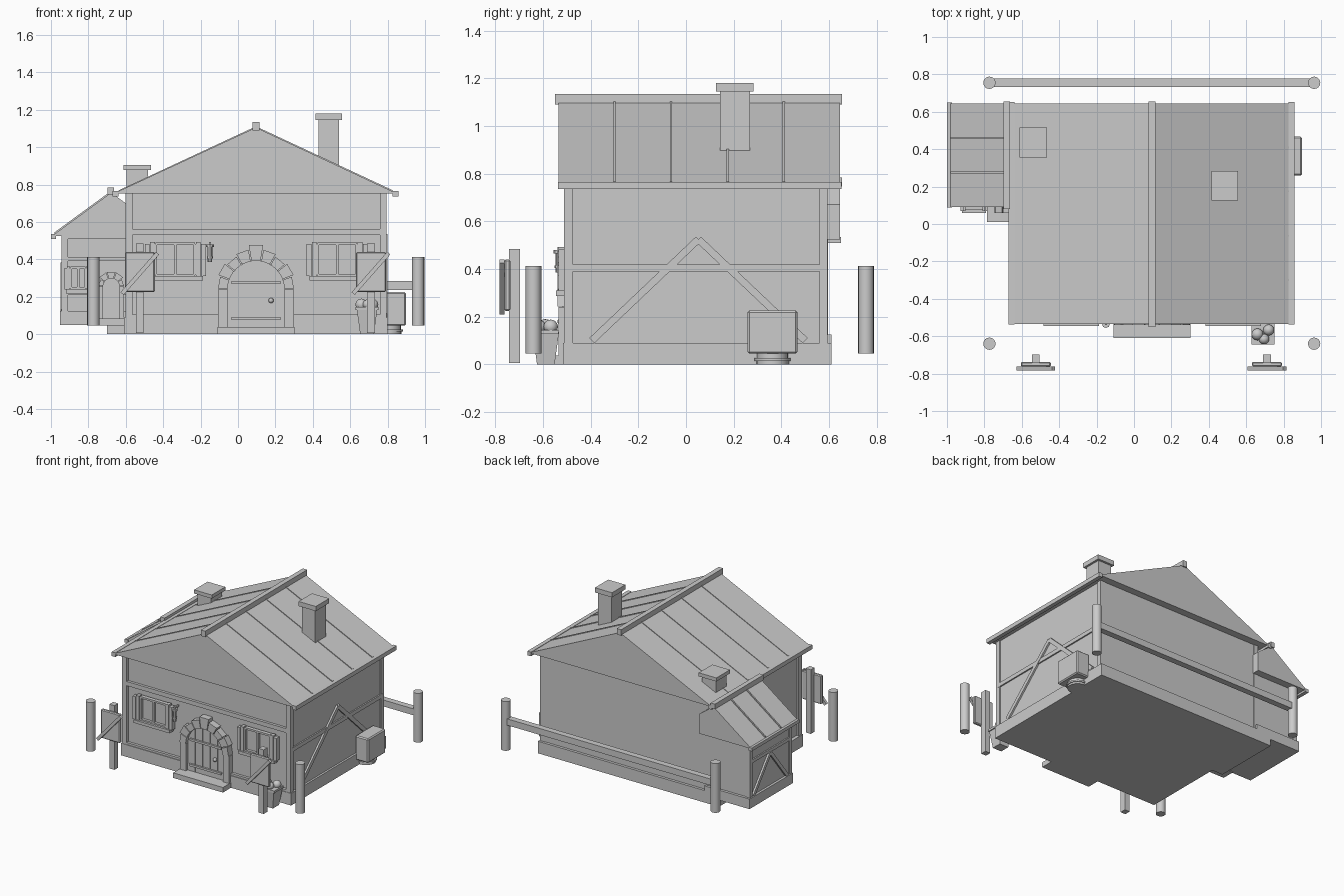
import bpy, bmesh, math
from mathutils import Vector

old = bpy.data.objects.get("Cube")
if old:
    bpy.data.objects.remove(old)

grey = bpy.data.materials.new("plain_grey")
grey.use_nodes = True
grey.diffuse_color = (0.6, 0.6, 0.6, 1)
grey.node_tree.nodes["Principled BSDF"].inputs["Base Color"].default_value = (0.6, 0.6, 0.6, 1)


def finish(name, bm):
    bmesh.ops.recalc_face_normals(bm, faces=bm.faces)
    mesh = bpy.data.meshes.new(name)
    bm.to_mesh(mesh)
    bm.free()
    mesh.materials.append(grey)
    ob = bpy.data.objects.new(name, mesh)
    bpy.context.collection.objects.link(ob)
    return ob


def box(name, x, y, z):
    """Box from (min, max) pairs."""
    bm = bmesh.new()
    bmesh.ops.create_cube(bm, size=1)
    for v in bm.verts:
        v.co = [a + (c + 0.5) * (b - a) for c, (a, b) in zip(v.co, (x, y, z))]
    return finish(name, bm)


def prism(name, profile, y):
    """Extrude an (x, z) outline along y."""
    bm = bmesh.new()
    face = bm.faces.new([bm.verts.new((px, y[0], pz)) for px, pz in profile])
    out = bmesh.ops.extrude_face_region(bm, geom=[face])
    verts = [g for g in out["geom"] if isinstance(g, bmesh.types.BMVert)]
    bmesh.ops.translate(bm, verts=verts, vec=(0, y[1] - y[0], 0))
    return finish(name, bm)


def beam(name, a, b, width, depth):
    """Straight bar between two points; width is measured across x or y."""
    a, b = Vector(a), Vector(b)
    ob = box(name, (-width / 2, width / 2), (-depth / 2, depth / 2), (-(b - a).length / 2, (b - a).length / 2))
    ob.rotation_mode = 'QUATERNION'
    d = b - a
    ob.rotation_quaternion = Vector((0, 0, 1)).rotation_difference(d)
    ob.location = (a + b) / 2
    return ob


def cylinder(name, loc, r1, r2, z, sides=16):
    bm = bmesh.new()
    bmesh.ops.create_cone(bm, cap_ends=True, segments=sides, radius1=r1, radius2=r2, depth=z[1] - z[0])
    ob = finish(name, bm)
    ob.location = (loc[0], loc[1], (z[0] + z[1]) / 2)
    return ob


def smooth(ob):
    for p in ob.data.polygons:
        p.use_smooth = len(p.vertices) <= 4


def arched(cx, half, z0, spring, steps=14):
    """Outline of a round-headed opening."""
    pts = [(cx - half, z0), (cx + half, z0)]
    for i in range(steps + 1):
        t = math.pi * i / steps
        pts.append((cx + half * math.cos(t), spring + half * math.sin(t)))
    return pts


# Main house
MID = 0.096
box("main_base", (-0.61, 0.8), (-0.515, 0.61), (0, 0.09))
box("main_walls", (-0.585, 0.785), (-0.49, 0.59), (0.05, 0.76))
for x in (-0.583, 0.776):
    box("front_corner_post", (x - 0.018, x + 0.018), (-0.512, -0.475), (0, 0.755))
    box("back_corner_post", (x - 0.018, x + 0.018), (0.56, 0.593), (0.05, 0.755))
box("front_tie_beam", (-0.6, 0.79), (-0.51, -0.48), (0.53, 0.562))
box("front_sill_beam", (-0.6, 0.79), (-0.51, -0.48), (0.08, 0.105))
prism("main_roof", [(-0.665, 0.752), (0.85, 0.752), (MID, 1.105)], (-0.535, 0.645))
box("main_ridge_beam", (MID - 0.018, MID + 0.018), (-0.55, 0.655), (1.09, 1.135))
for x in (-0.655, 0.842):
    box("main_eave_beam", (x - 0.015, x + 0.015), (-0.537, 0.653), (0.735, 0.766))

# Raised seams on both roof slopes
for y in (-0.3, -0.063, 0.175, 0.41):
    for end in (-0.64, 0.83):
        edge = 0.768
        prism("roof_seam", [(end, edge - 0.01), (end, edge), (MID, 1.111), (MID, 1.098)], (y - 0.005, y + 0.005))

# Side timbering
box("side_rail", (0.775, 0.795), (-0.49, 0.59), (0.39, 0.42))
for foot in (-0.395, 0.5):
    beam("side_brace", (0.789, foot, 0.1), (0.789, 0.052, 0.525), 0.018, 0.03)

# Side annex
prism("annex_walls", [(-0.935, 0.05), (-0.58, 0.05), (-0.58, 0.7), (-0.68, 0.7), (-0.935, 0.54)], (0.11, 0.59))
box("annex_base", (-0.953, -0.58), (0.095, 0.61), (0.05, 0.125))
box("annex_footing", (-0.7, -0.58), (0.1, 0.61), (0.0, 0.06))
box("annex_step", (-0.785, -0.58), (0.012, 0.11), (0.045, 0.085))
prism("annex_roof", [(-0.995, 0.525), (-0.56, 0.525), (-0.56, 0.67), (-0.678, 0.757)], (0.09, 0.645))
box("annex_ridge_beam", (-0.698, -0.663), (0.08, 0.655), (0.747, 0.785))
box("annex_eave_beam", (-1.0, -0.972), (0.087, 0.65), (0.51, 0.535))
for y in (0.275, 0.46):
    prism("annex_seam", [(-0.98, 0.53), (-0.98, 0.545), (-0.69, 0.757), (-0.69, 0.74)], (y - 0.005, y + 0.005))
for y in (0.11, 0.58):
    box("annex_post", (-0.945, -0.91), (y - 0.015, y + 0.015), (0.05, 0.53))
box("annex_side_rail", (-0.945, -0.925), (0.11, 0.59), (0.375, 0.4))
for foot in (0.15, 0.55):
    beam("annex_brace", (-0.94, foot, 0.125), (-0.94, 0.35, 0.375), 0.018, 0.025)
for z in (0.21, 0.39, 0.51):
    box("annex_front_rail", (-0.935, -0.6), (0.095, 0.12), (z, z + 0.022))

# Chimneys
for x0, x1, y0, y1, low, cap, top in ((0.414, 0.556, 0.126, 0.284, 0.85, 1.145, 1.18),
                                      (-0.612, -0.466, 0.355, 0.515, 0.75, 0.878, 0.905)):
    box("chimney_shaft", (x0 + 0.016, x1 - 0.016), (y0 + 0.016, y1 - 0.016), (low, cap + 0.01))
    box("chimney_cap", (x0, x1), (y0, y1), (cap, top))


# Round-headed doors with stone surrounds
def doorway(name, cx, y, z0, spring, inner, outer, stones):
    prism(name + "_door", arched(cx, inner, z0, spring), (y - 0.012, y + 0.01))
    for i in range(1, 5):
        x = cx - inner + inner * 2 * i / 5
        top = spring + math.sqrt(inner ** 2 - (x - cx) ** 2)
        box(name + "_plank_strip", (x - 0.003, x + 0.003), (y - 0.017, y), (z0, top))
    for side in (-1, 1):
        xs = sorted((cx + side * inner, cx + side * outer))
        box(name + "_jamb", xs, (y - 0.035, y + 0.01), (z0, spring))
    for i in range(stones):
        a, b = (math.pi * (i + k) / stones for k in (0.04, 0.96))
        r = outer + (0.035 * outer / 0.2 if i == stones // 2 else (0.012 if i % 2 else 0))
        pts = [(cx + q * math.cos(t), spring + q * math.sin(t))
               for q, t in ((inner, a), (r, a), (r, b), (inner, b))]
        prism(name + "_arch_stone", pts, (y - 0.04, y + 0.01))


doorway("front", MID, -0.5, 0.03, 0.24, 0.153, 0.203, 9)
doorway("annex", -0.678, 0.1, 0.085, 0.255, 0.045, 0.068, 5)
for z in (0.085, 0.275):
    box("door_strap", (MID - 0.13, MID + 0.13), (-0.526, -0.5), (z - 0.008, z + 0.008))
bm = bmesh.new()
bmesh.ops.create_uvsphere(bm, u_segments=12, v_segments=8, radius=0.014)
finish("door_knob", bm).location = (0.177, -0.525, 0.18)
box("door_step", (-0.11, 0.302), (-0.61, -0.5), (0, 0.038))


# Shuttered windows
def window(cx, y, half, z0, z1, shutter):
    box("window_panel", (cx - half, cx + half), (y - 0.008, y + 0.01), (z0, z1))
    for x in (-half, 0, half):
        box("window_upright", (cx + x - 0.007, cx + x + 0.007), (y - 0.028, y), (z0, z1))
    for z in (z0, z1):
        box("window_rail", (cx - half, cx + half), (y - 0.028, y), (z - 0.007, z + 0.007))
    for side in (-1, 1):
        for k in range(2):
            x = cx + side * (half + shutter * (k + 0.5) / 2 + 0.004)
            w = shutter / 4 - 0.001
            box("shutter_plank", (x - w, x + w), (y - 0.035, y), (z0 - 0.005, z1 + 0.01 - 0.012 * k))
    reach = half + shutter * 0.8
    box("window_sill", (cx - reach, cx + reach), (y - 0.045, y), (z0 - 0.027, z0 - 0.004))


window(-0.335, -0.5, 0.105, 0.315, 0.483, 0.055)
window(0.53, -0.5, 0.105, 0.315, 0.483, 0.055)
window(-0.855, 0.105, 0.04, 0.245, 0.355, 0.03)

# Wall lantern
for r, z in ((0.012, (0.385, 0.405)), (0.017, (0.405, 0.415)), (0.013, (0.415, 0.465)), (0.021, (0.465, 0.48))):
    cylinder("lantern_part", (-0.15, -0.535), r, r, z, 8)
box("lantern_bracket", (-0.156, -0.144), (-0.54, -0.485), (0.48, 0.492))

# Planter with round plants
pot = cylinder("planter", (0.69, -0.588), 0.052, 0.078, (0, 0.135), 4)
pot.rotation_euler.z = math.pi / 4
box("planter_rim", (0.628, 0.752), (-0.645, -0.535), (0.128, 0.145))
for x, y, r in ((0.66, -0.59, 0.032), (0.72, -0.567, 0.03), (0.695, -0.615, 0.028)):
    bm = bmesh.new()
    bmesh.ops.create_uvsphere(bm, u_segments=12, v_segments=8, radius=r)
    ball = finish("planter_ball", bm)
    ball.location = (x, y, 0.158)
    smooth(ball)

# Side crate on a round stand
crate = box("side_crate", (0.79, 0.897), (0.258, 0.468), (0.045, 0.226))
bevel = crate.modifiers.new("soft_edges", 'BEVEL')
bevel.width = 0.008
for r, z in ((0.068, (0, 0.014)), (0.075, (0.014, 0.026)), (0.065, (0.026, 0.05))):
    smooth(cylinder("crate_stand", (0.806, 0.363), r, r, z, 20))

# Fence
for x in (-0.773, 0.963):
    for y in (-0.64, 0.755):
        smooth(cylinder("fence_post", (x, y), 0.033, 0.033, (0.045, 0.413), 16))
box("fence_rail", (-0.773, 0.963), (0.732, 0.778), (0.237, 0.285))

# Standing boards with a diagonal slat
for x in (-0.525, 0.711):
    box("board_post", (x - 0.021, x + 0.021), (-0.742, -0.697), (0.005, 0.485))
    panel = box("board_panel", (x - 0.08, x + 0.08), (-0.762, -0.737), (0.225, 0.44))
    panel.modifiers.new("soft_edges", 'BEVEL').width = 0.006
    beam("board_slat", (x - 0.095, -0.772, 0.217), (x + 0.095, -0.772, 0.433), 0.022, 0.02)
